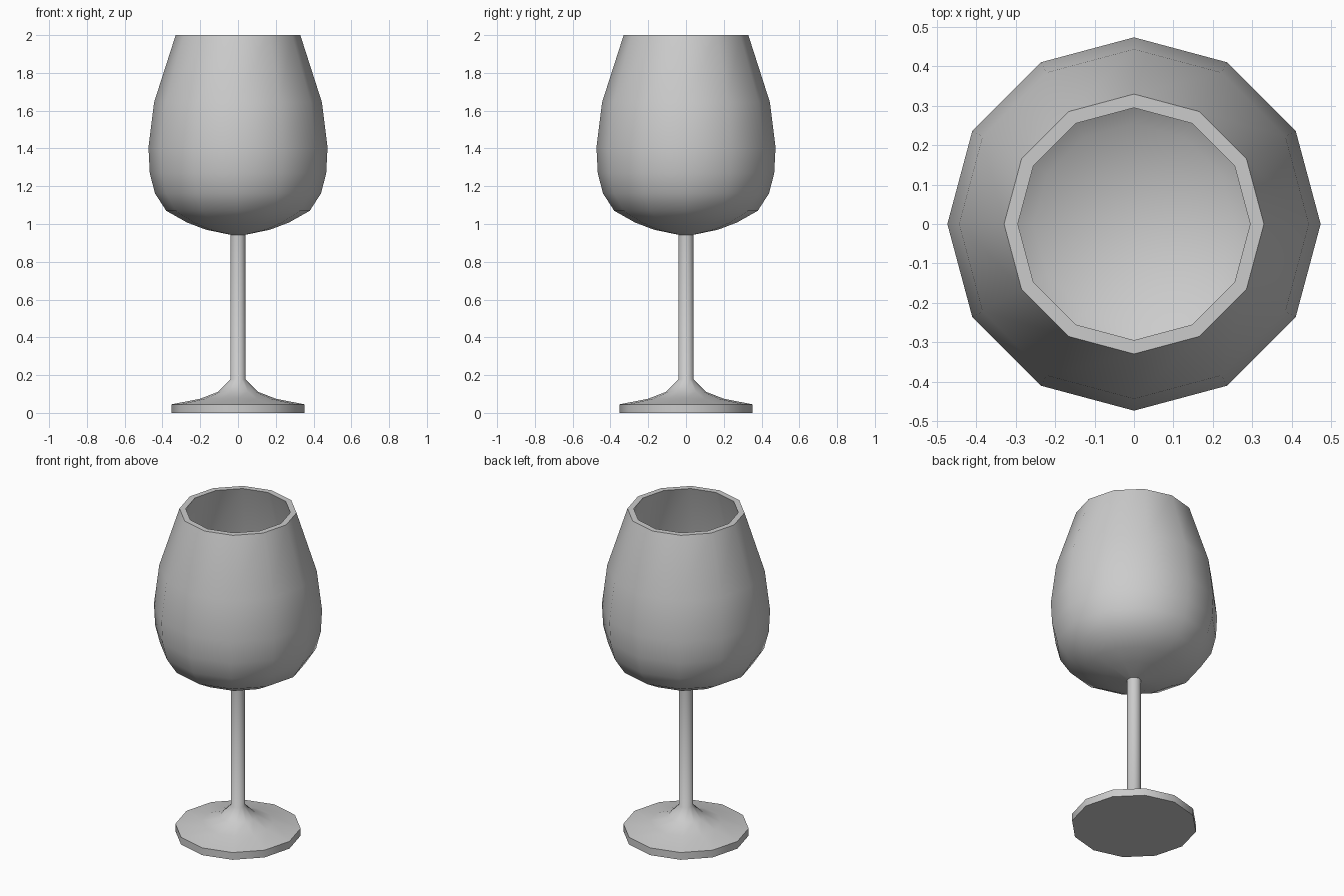
import bpy, bmesh, math

if "Cube" in bpy.data.objects:
    bpy.data.objects.remove(bpy.data.objects["Cube"])

SIDES = 12

def lathe(name, profile):
    """Revolve an (r, z) profile around z; ends on the axis close to a point."""
    bm = bmesh.new()
    rings = []
    for r, z in profile:
        if r == 0:
            rings.append([bm.verts.new((0, 0, z))] * SIDES)
        else:
            rings.append([bm.verts.new((r * math.cos(2 * math.pi * i / SIDES),
                                        r * math.sin(2 * math.pi * i / SIDES), z))
                          for i in range(SIDES)])
    for a, b in zip(rings, rings[1:]):
        for i in range(SIDES):
            j = (i + 1) % SIDES
            corners = list(dict.fromkeys((a[i], a[j], b[j], b[i])))
            bm.faces.new(corners)
    bmesh.ops.recalc_face_normals(bm, faces=bm.faces)
    mesh = bpy.data.meshes.new(name)
    bm.to_mesh(mesh)
    bm.free()
    ob = bpy.data.objects.new(name, mesh)
    bpy.context.collection.objects.link(ob)
    bpy.ops.object.select_all(action='DESELECT')
    ob.select_set(True)
    bpy.context.view_layer.objects.active = ob
    bpy.ops.object.shade_smooth_by_angle(angle=math.radians(50))
    return ob

# one continuous glass surface
foot = [(0, 0), (0.353, 0), (0.353, 0.045), (0.2, 0.075), (0.105, 0.112)]
stem = [(0.04, 0.178), (0.04, 0.943)]
bowl_outside = [(0.17, 0.97), (0.27, 1.008), (0.38, 1.07), (0.44, 1.163),
                (0.467, 1.27), (0.474, 1.405), (0.444, 1.645), (0.33, 2.0)]
bowl_inside = [(0.295, 2.0), (0.408, 1.64), (0.438, 1.405), (0.432, 1.28),
               (0.408, 1.185), (0.355, 1.1), (0.255, 1.042), (0.16, 1.005), (0, 0.978)]
lathe("wine_glass", foot + stem + bowl_outside + bowl_inside)
